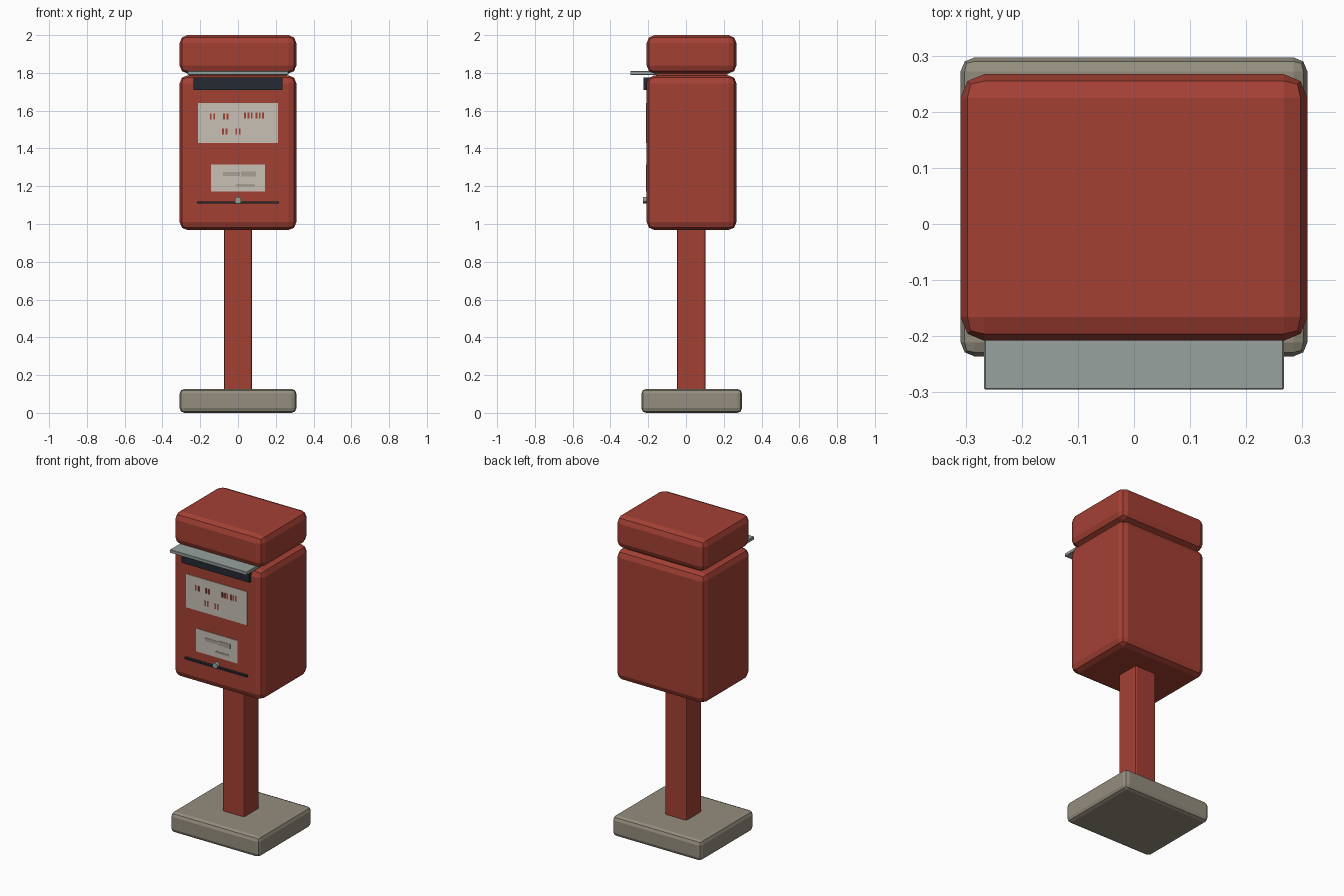
import bpy
import math

old = bpy.data.objects.get("Cube")
if old:
    bpy.data.objects.remove(old, do_unlink=True)


def material(name, rgb):
    m = bpy.data.materials.new(name)
    m.use_nodes = True
    m.diffuse_color = (*rgb, 1)
    m.node_tree.nodes["Principled BSDF"].inputs["Base Color"].default_value = (*rgb, 1)
    return m


red = material("red_paint", (0.37, 0.051, 0.034))
stone = material("stone", (0.30, 0.27, 0.21))
steel = material("steel", (0.31, 0.36, 0.345))
dark = material("dark_slot", (0.018, 0.024, 0.033))
paper = material("paper", (0.58, 0.53, 0.46))
ink = material("grey_ink", (0.39, 0.35, 0.30))


def box(name, x, y, z, mat, bevel=0.0, segments=2):
    """Box spanning the (min, max) ranges x, y and z, with optional rounded edges."""
    spans = (x, y, z)
    bpy.ops.mesh.primitive_cube_add(size=1, location=[(a + b) / 2 for a, b in spans])
    ob = bpy.context.object
    ob.name = name
    ob.scale = [b - a for a, b in spans]
    bpy.ops.object.transform_apply(location=False, rotation=False, scale=True)
    ob.data.materials.append(mat)
    if bevel:
        mod = ob.modifiers.new("Rounded edges", "BEVEL")
        mod.width = bevel
        mod.segments = segments
    return ob


def wide(half):
    return (-half, half)


DEPTH = (-0.208, 0.267)
FRONT = DEPTH[0]

# Stand
box("base", wide(0.309), (-0.236, 0.297), (0, 0.127), stone, 0.025)
box("post", wide(0.075), (-0.047, 0.103), (0.11, 0.99), red, 0.01)

# Box, neck and cap
box("body", wide(0.309), DEPTH, (0.968, 1.787), red, 0.042)
box("neck", wide(0.26), (-0.16, 0.22), (1.75, 1.84), red)
box("cap", wide(0.309), DEPTH, (1.797, 2.0), red, 0.042)

# Mail slot under its rain hood
box("rain_hood", wide(0.267), (-0.295, -0.15), (1.79, 1.81), steel, 0.002, 1)
box("mail_slot", wide(0.236), (-0.226, -0.19), (1.71, 1.776), dark)

# Door seam and lock
box("door_seam", wide(0.216), (-0.224, -0.2), (1.109, 1.119), dark)
bpy.ops.mesh.primitive_cylinder_add(vertices=16, radius=0.017, depth=0.03,
                                    location=(0, FRONT - 0.005, 1.126),
                                    rotation=(math.pi / 2, 0, 0))
lock = bpy.context.object
lock.name = "lock"
lock.data.materials.append(steel)


# Notice plates with abstract printed marks
def plate(name, x, z, mat, lift):
    return box(name, x, (FRONT - lift, FRONT + 0.002), z, mat)


plate("upper_notice", wide(0.212), (1.43, 1.64), paper, 0.003)
plate("lower_notice", wide(0.143), (1.172, 1.316), paper, 0.003)

for x, z, count in ((-0.135, 1.57, 2), (-0.065, 1.57, 2), (0.055, 1.575, 3),
                    (0.115, 1.575, 3), (-0.07, 1.49, 2), (0.0, 1.49, 2)):
    for i in range(count):
        cx = x + (i - (count - 1) / 2) * 0.018
        plate("red_mark", (cx - 0.005, cx + 0.005), (z - 0.016, z + 0.016), red, 0.005)

for x, z, half, tall in ((-0.035, 1.265, 0.045, 0.01), (0.055, 1.265, 0.04, 0.014),
                         (0.04, 1.205, 0.05, 0.006)):
    plate("grey_mark", (x - half, x + half), (z - tall, z + tall), ink, 0.005)
